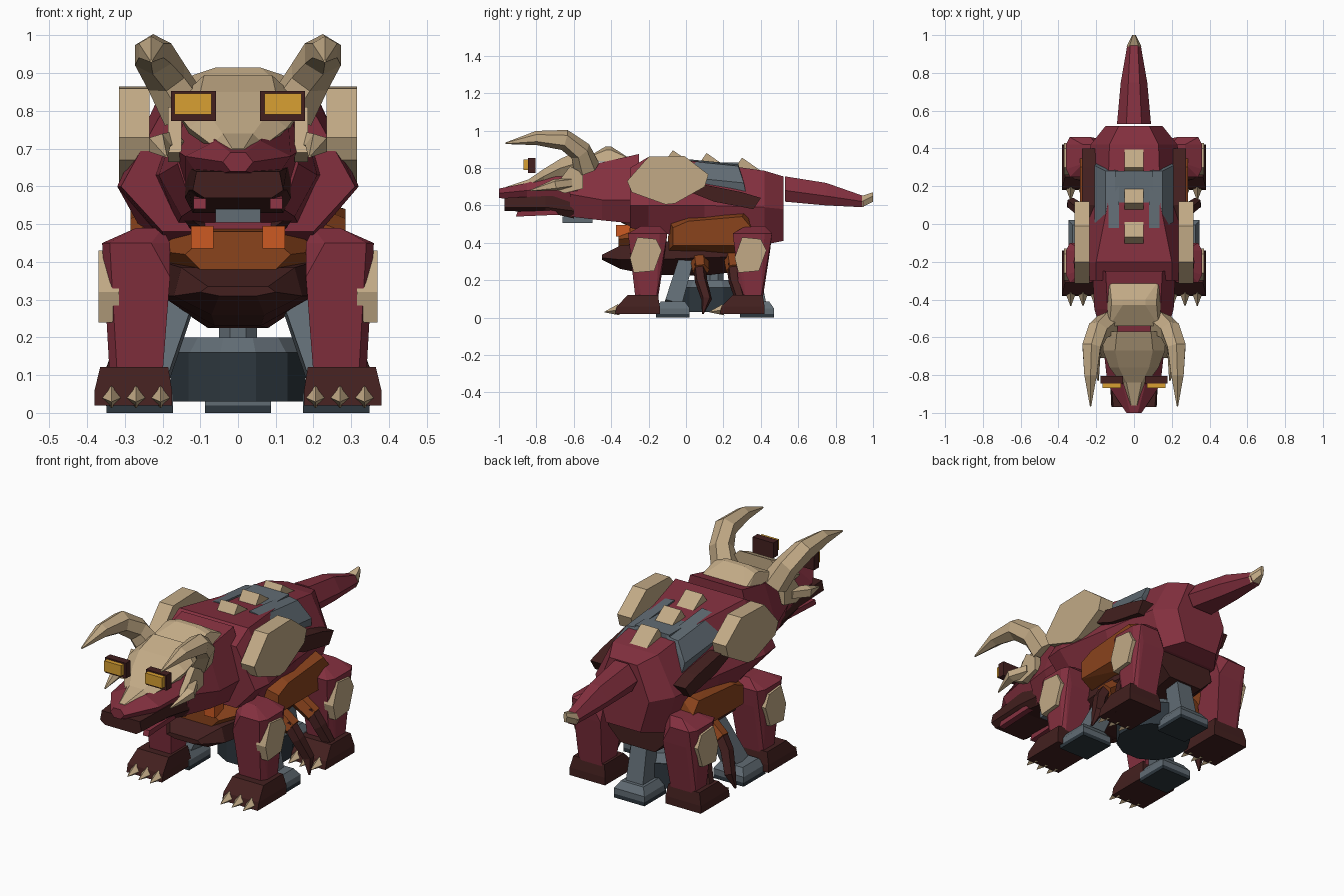
import bpy
import bmesh
from math import cos, sin, pi
from mathutils import Vector

default_cube = bpy.data.objects.get("Cube")
if default_cube:
    bpy.data.objects.remove(default_cube, do_unlink=True)


def paint(name, code):
    """Make one flat material from a display colour code."""
    channels = [int(code[i:i + 2], 16) / 255 for i in (0, 2, 4)]
    colour = [((c + .055) / 1.055) ** 2.4 for c in channels] + [1]
    material = bpy.data.materials.new(name)
    material.use_nodes = True
    material.diffuse_color = colour
    material.node_tree.nodes["Principled BSDF"].inputs["Base Color"].default_value = colour
    return material


RED = paint("armour red", "84303f")
BONE = paint("bone beige", "c2aa86")
BROWN = paint("dark brown", "43201f")
ORANGE = paint("rust orange", "8a431c")
BRIGHT = paint("bright orange", "cc5a22")
AMBER = paint("eye amber", "d8a032")
GREY = paint("steel grey", "616c74")
SLATE = paint("dark slate", "2d373e")


def finish(name, material, bm, mirror):
    """Turn a bmesh into a flat shaded object, mirrored across x if wanted."""
    bmesh.ops.recalc_face_normals(bm, faces=bm.faces)
    mesh = bpy.data.meshes.new(name)
    bm.to_mesh(mesh)
    bm.free()
    mesh.materials.append(material)
    thing = bpy.data.objects.new(name, mesh)
    bpy.context.collection.objects.link(thing)
    if mirror:
        modifier = thing.modifiers.new("mirror", "MIRROR")
        modifier.use_mirror_merge = False


def hull(name, material, points, mirror=False):
    """Convex block around a few points."""
    bm = bmesh.new()
    for point in points:
        bm.verts.new(point)
    result = bmesh.ops.convex_hull(bm, input=bm.verts)
    unused = [v for v in result["geom_interior"] if isinstance(v, bmesh.types.BMVert)]
    bmesh.ops.delete(bm, geom=unused, context="VERTS")
    bmesh.ops.dissolve_limit(bm, angle_limit=.02, verts=bm.verts, edges=bm.edges)
    finish(name, material, bm, mirror)


def bridge(name, material, rings, mirror=False):
    """Skin a row of equal rings and cap both ends."""
    bm = bmesh.new()
    loops = [[bm.verts.new(p) for p in ring] for ring in rings]
    count = len(loops[0])
    for near, far in zip(loops, loops[1:]):
        for i in range(count):
            j = (i + 1) % count
            bm.faces.new((near[i], near[j], far[j], far[i]))
    bm.faces.new(loops[0])
    bm.faces.new(loops[-1])
    finish(name, material, bm, mirror)


def trunk(name, material, *sections):
    """Six sided form along y: y, then half width and height of bottom, ridge, top."""
    rings = []
    for y, low, z_low, wide, z_wide, high, z_high in sections:
        side = [(low, z_low), (wide, z_wide), (high, z_high)]
        rings.append([(x, y, z) for x, z in side]
                     + [(-x, y, z) for x, z in reversed(side)])
    bridge(name, material, rings)


def limb(name, material, path, sides=4, mirror=False, turn=.5):
    """Tapered tube through points given as x, y, z, radius."""
    spots = [Vector(p[:3]) for p in path]
    rings = []
    for i, spot in enumerate(spots):
        along = (spots[min(i + 1, len(spots) - 1)] - spots[max(i - 1, 0)]).normalized()
        across = (Vector((1, 0, 0)) - along * along.x).normalized()
        other = along.cross(across)
        angles = [2 * pi * (k + turn) / sides for k in range(sides)]
        rings.append([spot + (across * cos(a) + other * sin(a)) * path[i][3] for a in angles])
    bridge(name, material, rings, mirror)


def plate(name, material, outline, x_in, x_out, mirror=False):
    """Side outline in y, z given a thickness in x."""
    bridge(name, material, [[(x, y, z) for y, z in outline] for x in (x_in, x_out)], mirror)


def rect(x_in, x_out, front, back, z):
    return [(x, y, z) for x in (x_in, x_out) for y in (front, back)]


def block(name, material, x, y, z, mirror=False):
    hull(name, material, rect(*x, *y, z[0]) + rect(*x, *y, z[1]), mirror)


# Trunk, neck, belly and tail
trunk("body", RED, (-.3, .2, .48, .31, .6, .2, .8), (-.2, .2, .46, .32, .6, .2, .86),
      (.1, .22, .42, .27, .6, .14, .83), (.42, .17, .39, .23, .59, .13, .785),
      (.52, .1, .41, .15, .58, .08, .755))
trunk("neck", RED, (-.62, .12, .54, .16, .66, .12, .8), (-.45, .15, .52, .21, .63, .14, .83),
      (-.25, .16, .5, .22, .63, .15, .875))
trunk("belly", BROWN, (-.45, .05, .31, .1, .32, .08, .335), (-.35, .07, .26, .17, .31, .15, .385),
      (-.2, .06, .23, .2, .31, .2, .4), (.1, .08, .225, .22, .32, .2, .42),
      (.4, .1, .26, .17, .33, .15, .42))
trunk("chest", ORANGE, (-.36, .09, .37, .14, .42, .07, .48), (-.2, .15, .35, .22, .43, .12, .5))
trunk("tail", RED, (.53, .06, .62, .09, .68, .04, .755), (.75, .04, .6, .07, .65, .03, .72),
      (.95, .02, .59, .035, .62, .02, .65))
trunk("tail_tip", BONE, (.94, .025, .59, .04, .62, .025, .65), (1, .006, .62, .01, .65, .006, .67))

# Head, jaw and skull
trunk("snout", RED, (-1, .02, .64, .04, .665, .02, .69), (-.85, .1, .62, .14, .68, .06, .72),
      (-.58, .14, .6, .17, .7, .13, .81))
trunk("skull", BONE, (-.96, .02, .67, .03, .68, .015, .7), (-.84, .05, .69, .07, .71, .04, .74),
      (-.76, .1, .72, .13, .755, .08, .795), (-.67, .13, .74, .165, .8, .1, .85),
      (-.57, .13, .77, .16, .83, .09, .895))
trunk("jaw", BROWN, (-.97, .09, .57, .12, .59, .11, .64), (-.75, .1, .565, .13, .59, .13, .65),
      (-.6, .12, .53, .14, .57, .14, .65))
plate("jaw_edge", RED, [(-.91, .54), (-.9, .568), (-.7, .575), (-.68, .55)], .085, .118, True)
block("chin_pad", GREY, (-.06, .06), (-.66, -.5), (.505, .54))
hull("neck_crest", BONE, rect(-.14, .14, -.54, -.3, .835) + rect(-.13, .13, -.54, -.3, .85)
     + rect(-.12, .12, -.43, -.4, .895) + rect(-.06, .06, -.43, -.4, .915))
plate("cheek", BONE, [(-.71, .69), (-.62, .81), (-.55, .77), (-.55, .69), (-.65, .665)],
      .15, .185, True)
limb("cheek_horn", BONE, [(.17, -.62, .72, .03), (.21, -.7, .71, .032), (.19, -.83, .68, .004)],
     5, True)
limb("great_horn", BONE, [(.14, -.53, .8, .07), (.19, -.565, .89, .06), (.225, -.65, .95, .056),
                          (.23, -.8, .96, .038), (.23, -.965, .932, .004)], 6, True)
block("eye_socket", BROWN, (.058, .178), (-.845, -.805), (.773, .853), True)
block("eye", AMBER, (.07, .168), (-.868, -.845), (.79, .846), True)

# Shoulder plates, flank plates and side tanks
plate("shoulder_plate", BONE, [(-.315, .73), (-.2, .86), (-.01, .865), (.12, .765), (.1, .7),
                               (-.06, .61), (-.11, .605), (-.29, .67)], .235, .315, True)
plate("flank_plate", BROWN, [(0, .68), (.1, .71), (.3, .67), (.4, .64), (.36, .58), (.15, .62)],
      .2, .275, True)
hull("side_tank", ORANGE, [(x, y, z) for x, points in (
    (.17, [(-.1, .35), (-.09, .52), (.02, .56), (.32, .575), (.38, .33)]),
    (.285, [(-.07, .385), (-.07, .48), (.01, .515), (.3, .54), (.35, .48), (.36, .385)]))
    for y, z in points], True)
block("chest_lamp", BRIGHT, (.065, .125), (-.375, -.3), (.435, .495), True)
limb("chest_spike", BROWN, [(.1, -.28, .5, .03), (.15, -.38, .53, .005)], 4, True)

# Saddle and dorsal fins
hull("saddle_pad", GREY, [(x, y, z) for front, back, drop in ((-.02, .28, 0),)
     for x, z, slip in ((.08, .85, 0), (.15, .84, 0), (.21, .75, .03), (.2, .7, .04), (.08, .75, 0))
     for y, z in ((front + slip, z), (back + slip, z - .03))], True)
block("saddle_bar", GREY, (-.1, .1), (.1, .28), (.76, .828))
for label, y, z in (("front", -.07, .895), ("middle", .11, .88), ("rear", .3, .855)):
    plate(label + "_fin", BONE, [(y - .05, z - .07), (y, z), (y + .1, z - .07)], -.05, .05)

# Four legs with feet, claws and shin plates
for label, dy in (("front", 0), ("rear", .56)):
    leg = [rect(.2, .27, -.24, -.14, .49), rect(.18, .36, -.27, -.14, .45),
           rect(.23, .34, -.31, -.1, .45), rect(.18, .355, -.25, -.15, .36),
           rect(.18, .315, -.3, -.11, .36), rect(.2, .34, -.24, -.16, .1),
           rect(.2, .32, -.27, -.15, .1)]
    hull(label + "_leg", RED, [(x, y + dy, z) for ring in leg for x, y, z in ring], True)
    hull(label + "_foot", BROWN, rect(.175, .38, -.38 + dy, -.14 + dy, .02)
         + rect(.175, .38, -.37 + dy, -.14 + dy, .06)
         + rect(.185, .365, -.31 + dy, -.15 + dy, .122), True)
    shin = [(-.3, .32), (-.26, .43), (-.16, .42), (-.13, .36), (-.17, .25), (-.28, .24)]
    plate(label + "_shin_plate", BONE, [(y + dy, z) for y, z in shin], .315, .37, True)
    for i in range(3):
        x = .205 + i * .065
        limb(label + "_claw", BONE, [(x, -.36 + dy, .042, .03), (x, -.435 + dy, .03, .002)],
             4, True, 0)

# Small grasping arms between the legs
for y in (.07, .25):
    limb("arm_joint", ORANGE, [(.15, y, .33, .05), (.26, y + .01, .25, .045)], 6, True)
    limb("grasping_arm", BROWN, [(.24, y, .28, .035), (.29, y + .01, .2, .035),
                                 (.33, y + .04, .1, .03), (.35, y + .02, .02, .005)], 5, True)

# Support stand: drum, post and three footed struts
limb("stand_drum", SLATE, [(0, .15, .03, .185), (0, .15, .16, .185)], 12)
limb("stand_rim", GREY, [(0, .15, .16, .18), (0, .15, .2, .15)], 12)
limb("stand_post", GREY, [(0, .15, .19, .055), (0, .15, .27, .055)], 8)
limb("front_strut", GREY, [(.14, .01, .34, .055), (.24, -.07, .07, .065)], 4, True)
limb("rear_strut", GREY, [(0, .33, .34, .06), (0, .38, .07, .07)])
for label, x, y, pair in (("front", .26, -.07, True), ("rear", 0, .38, False)):
    block(label + "_stand_sole", SLATE, (x - .088, x + .088), (y - .09, y + .09), (0, .02), pair)
    hull(label + "_stand_foot", GREY, rect(x - .088, x + .088, y - .09, y + .09, .02)
         + rect(x - .088, x + .088, y - .09, y + .09, .05)
         + rect(x - .065, x + .065, y - .065, y + .065, .085), pair)
